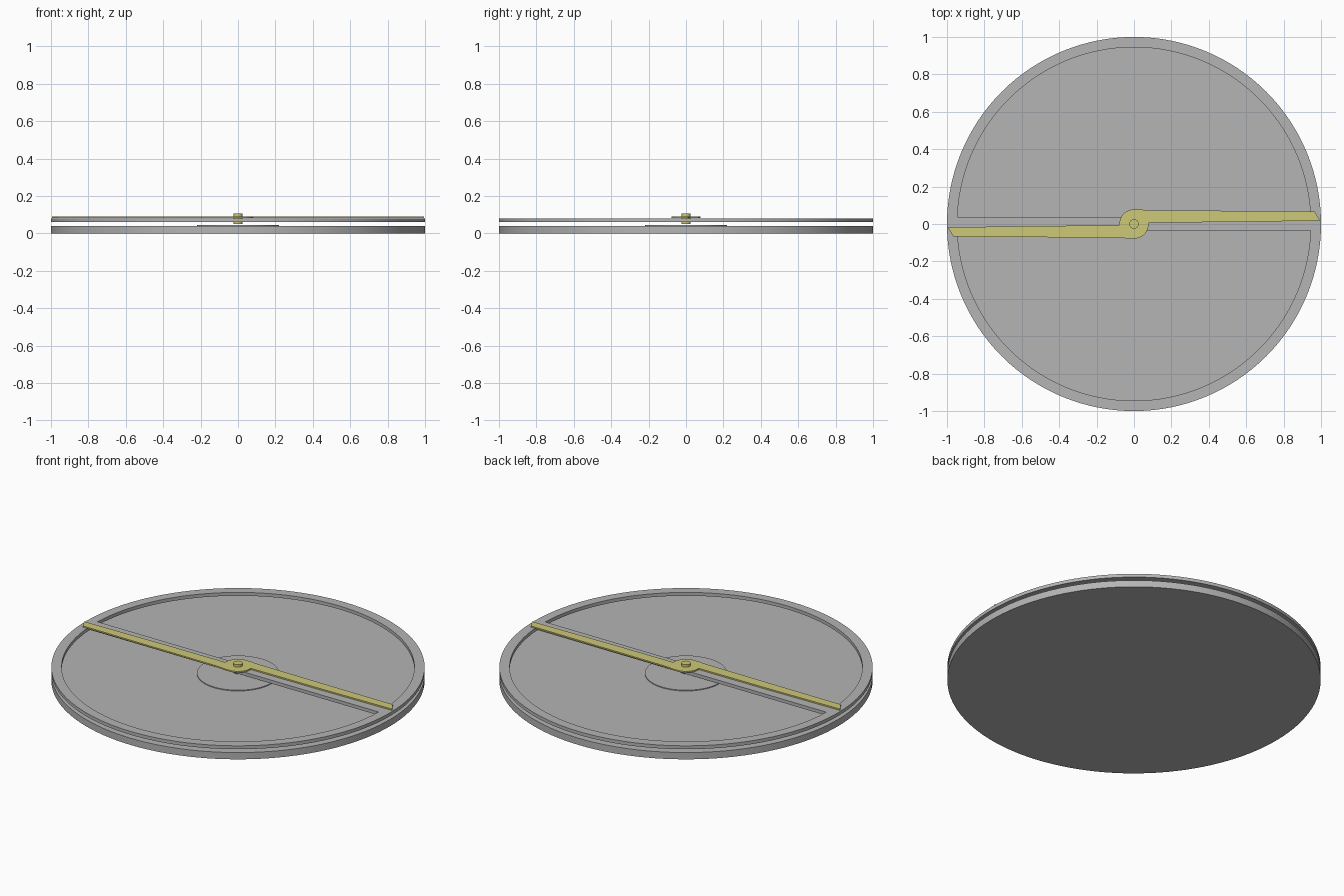
import bpy, bmesh, math

if "Cube" in bpy.data.objects:
    bpy.data.objects.remove(bpy.data.objects["Cube"])


def material(name, rgb):
    m = bpy.data.materials.new(name)
    m.diffuse_color = (*rgb, 1)
    m.use_nodes = True
    m.node_tree.nodes["Principled BSDF"].inputs["Base Color"].default_value = m.diffuse_color
    return m


GREY = material("grey", (0.46, 0.46, 0.46))
YELLOW = material("yellow", (0.61, 0.58, 0.18))


def finish(name, bm, mat):
    bmesh.ops.recalc_face_normals(bm, faces=bm.faces[:])
    me = bpy.data.meshes.new(name)
    bm.to_mesh(me)
    bm.free()
    me.materials.append(mat)
    ob = bpy.data.objects.new(name, me)
    bpy.context.collection.objects.link(ob)
    bpy.ops.object.select_all(action='DESELECT')
    ob.select_set(True)
    bpy.context.view_layer.objects.active = ob
    bpy.ops.object.shade_smooth_by_angle(angle=math.radians(30))
    return ob


def prism(name, outline, z0, z1, mat):
    """Solid from a flat outline between two heights."""
    bm = bmesh.new()
    face = bm.faces.new([bm.verts.new((x, y, z0)) for x, y in outline])
    new = bmesh.ops.extrude_face_region(bm, geom=[face])["geom"]
    for v in new:
        if isinstance(v, bmesh.types.BMVert):
            v.co.z = z1
    return finish(name, bm, mat)


def arc(r, a0, a1, n):
    return [(r * math.cos(math.radians(a0 + (a1 - a0) * i / n)),
             r * math.sin(math.radians(a0 + (a1 - a0) * i / n))) for i in range(n + 1)]


def disc(name, r, z0, z1, mat, n=128):
    return prism(name, arc(r, 0, 360, n)[:-1], z0, z1, mat)


# round base and the low central plate
disc("base_disc", 1.0, 0, 0.04, GREY)
disc("centre_plate", 0.22, 0.038, 0.045, GREY, 64)

# rim ring floating above the base
bm = bmesh.new()
N = 128
profile = [(1.0, 0.06), (1.0, 0.08), (0.945, 0.08), (0.945, 0.06)]
loops = [[bm.verts.new((r * x, r * y, z)) for x, y in arc(1, 0, 360, N)[:-1]]
         for r, z in profile]
for k in range(4):
    a, b = loops[k], loops[(k + 1) % 4]
    for i in range(N):
        j = (i + 1) % N
        bm.faces.new((a[i], a[j], b[j], b[i]))
finish("rim_ring", bm, GREY)

# crossbar joining the rim, flush with its top
prism("crossbar", [(-0.946, -0.035), (0.946, -0.035), (0.946, 0.038), (-0.946, 0.038)],
      0.06, 0.08, GREY)

# pointer: two offset arms, one the half-turn of the other, round a hub
half = arc(0.078, 0, -90, 12)[::-1] + [
    (0.08, 0.008), (0.5, 0.01), (0.995, 0.018), (0.965, 0.068), (0.08, 0.073), (0.03, 0.078)]
outline = half + [(-x, -y) for x, y in half]
prism("pointer", outline, 0.082, 0.09, YELLOW)

# pivot pin through the pointer
disc("pivot_pin", 0.025, 0.05, 0.105, YELLOW, 32)
